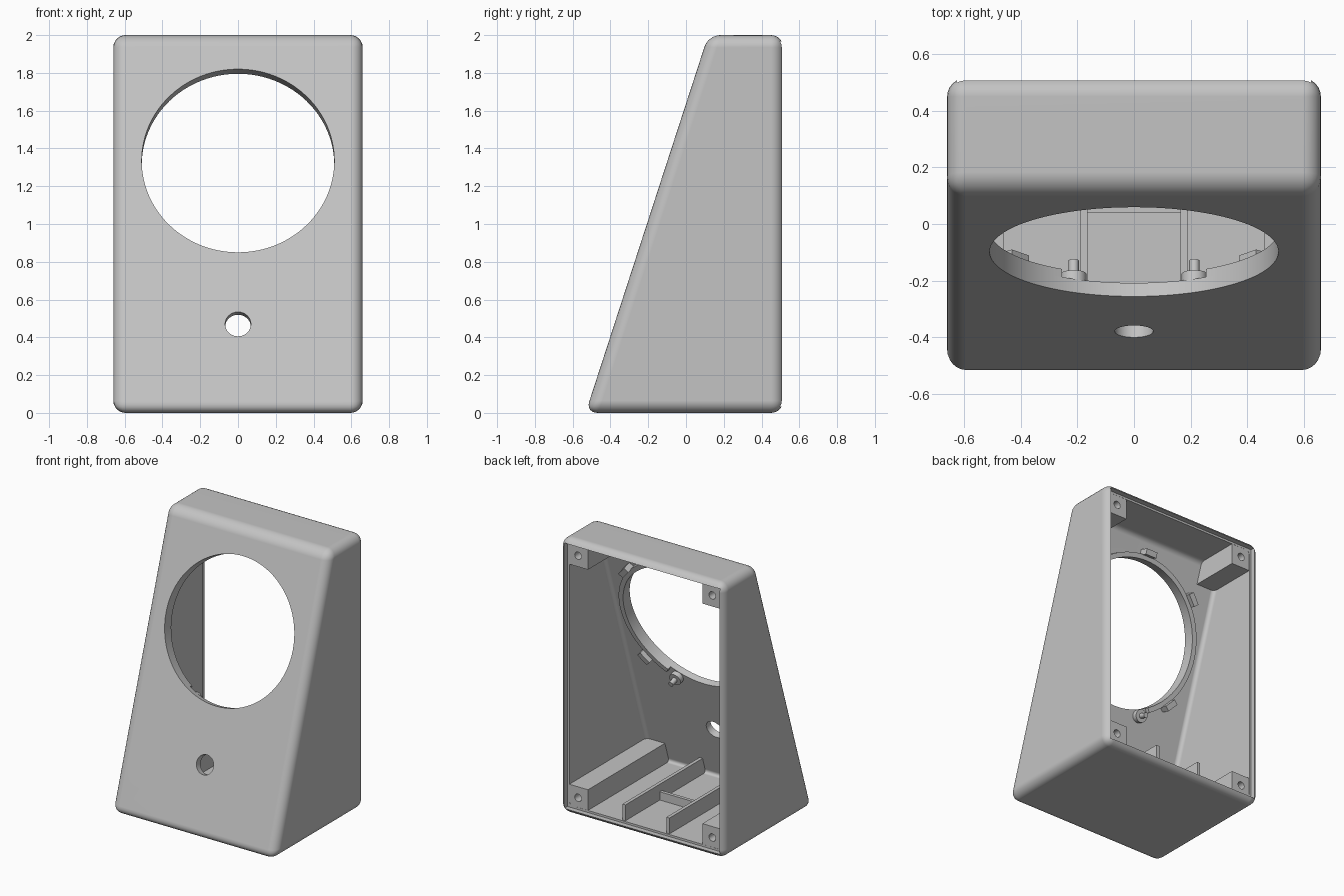
import bpy, bmesh, math
from mathutils import Matrix, Vector

if "Cube" in bpy.data.objects:
    bpy.data.objects.remove(bpy.data.objects["Cube"])

grey = bpy.data.materials.new("light_grey_plastic")
grey.use_nodes = True
COLOUR = (0.55, 0.55, 0.55, 1)
grey.diffuse_color = COLOUR
grey.node_tree.nodes["Principled BSDF"].inputs["Base Color"].default_value = COLOUR

TILT = math.radians(18)
SLOPE = math.tan(TILT)
FRONT = -0.532          # y of the sloping front at z = 0
WALL = 0.05
REBATE = 0.47           # y of the recessed seat for the back lid
HOLE_Z, HOLE_R = 1.335, 0.51


def front_y(z, depth=0.0):
    return FRONT + depth / math.cos(TILT) + SLOPE * z


def face_frame(z):
    """Frame on the sloping face: local y runs up it, local -z goes inward."""
    return Matrix.Translation((0, front_y(z), z)) @ Matrix.Rotation(math.pi / 2 - TILT, 4, 'X')


def finish(bm, name):
    bmesh.ops.recalc_face_normals(bm, faces=bm.faces)
    mesh = bpy.data.meshes.new(name)
    bm.to_mesh(mesh)
    bm.free()
    mesh.materials.append(grey)
    ob = bpy.data.objects.new(name, mesh)
    bpy.context.collection.objects.link(ob)
    return ob


def prism(name, x0, x1, profile, bevel=0):
    """Extrude a (y, z) profile along x, optionally rounding every edge."""
    bm = bmesh.new()
    face = bm.faces.new([bm.verts.new((x0, y, z)) for y, z in profile])
    out = bmesh.ops.extrude_face_region(bm, geom=[face])
    moved = [v for v in out["geom"] if isinstance(v, bmesh.types.BMVert)]
    bmesh.ops.translate(bm, verts=moved, vec=(x1 - x0, 0, 0))
    bmesh.ops.recalc_face_normals(bm, faces=bm.faces)
    if bevel:
        bmesh.ops.bevel(bm, geom=bm.edges[:], offset=bevel, segments=6, profile=0.5,
                        affect='EDGES', clamp_overlap=True)
    return finish(bm, name)


def wedge(name, x0, x1, z0, z1, back, depth=0.0, bevel=0):
    """Block whose front follows the sloping face at the given depth."""
    return prism(name, x0, x1, [(front_y(z0, depth), z0), (back, z0),
                                (back, z1), (front_y(z1, depth), z1)], bevel)


def cylinder(name, radius, z0, z1, frame, sides=32):
    bm = bmesh.new()
    bmesh.ops.create_cone(bm, cap_ends=True, segments=sides, radius1=radius, radius2=radius,
                          depth=z1 - z0, matrix=frame @ Matrix.Translation((0, 0, (z0 + z1) / 2)))
    return finish(bm, name)


def cut(ob, cutter):
    mod = ob.modifiers.new("cut", 'BOOLEAN')
    mod.operation, mod.solver, mod.object = 'DIFFERENCE', 'EXACT', cutter
    bpy.context.view_layer.update()
    mesh = bpy.data.meshes.new_from_object(
        ob.evaluated_get(bpy.context.evaluated_depsgraph_get()))
    ob.modifiers.clear()
    ob.data = mesh
    bpy.data.objects.remove(cutter)


def smooth(ob):
    bpy.ops.object.select_all(action='DESELECT')
    ob.select_set(True)
    bpy.context.view_layer.objects.active = ob
    bpy.ops.object.shade_smooth_by_angle(angle=math.radians(30))
    mod = ob.modifiers.new("weighted_normals", 'WEIGHTED_NORMAL')
    mod.keep_sharp = True


face = face_frame(HOLE_Z)

# Hollow rounded housing, open at the back with a seat for a lid
shell = wedge("housing_shell", -0.66, 0.66, 0, 2, 0.515, bevel=0.065)
cut(shell, wedge("cavity", -0.61, 0.61, WALL, 2 - WALL, 0.8, WALL, 0.03))
cut(shell, prism("lid_seat", -0.625, 0.625,
                 [(REBATE, 0.035), (0.7, 0.035), (0.7, 1.965), (REBATE, 1.965)]))

# Large round opening and small round hole through the sloping front
cut(shell, cylinder("large_hole", HOLE_R, -0.2, 0.2, face, 96))
cut(shell, cylinder("small_hole", 0.068, -0.2, 0.2, face_frame(0.47), 48))
smooth(shell)

# Raised rim behind the large opening, left open at the bottom
bm = bmesh.new()
START, SWEEP, STEPS = math.radians(-60), math.radians(300), 80
rings = []
for i in range(STEPS + 1):
    a = START + SWEEP * i / STEPS
    rings.append([bm.verts.new(face @ Vector((r * math.cos(a), r * math.sin(a), z)))
                  for r, z in ((HOLE_R, -0.045), (HOLE_R, -0.08), (0.545, -0.08), (0.545, -0.045))])
for a, b in zip(rings, rings[1:]):
    for k in range(4):
        bm.faces.new((a[k], a[(k + 1) % 4], b[(k + 1) % 4], b[k]))
bm.faces.new(rings[0])
bm.faces.new(rings[-1])
smooth(finish(bm, "opening_rim"))

# Small retaining clips around the rim
for i, degrees in enumerate((-42, 42, 90, 138, 222)):
    bm = bmesh.new()
    place = face @ Matrix.Rotation(math.radians(degrees), 4, 'Z') @ Matrix.Translation((0.56, 0, -0.08))
    bmesh.ops.create_cube(bm, size=1, matrix=place @ Matrix.Diagonal((0.04, 0.09, 0.07, 1)))
    finish(bm, f"rim_clip_{i + 1}")

for side, label in ((1, "left"), (-1, "right")):
    # Stepped locating pins below the opening
    pin = face @ Matrix.Translation((side * 0.213, -0.515, 0))
    smooth(cylinder(f"pin_base_{label}", 0.045, -0.085, -0.045, pin))
    smooth(cylinder(f"pin_tip_{label}", 0.018, -0.135, -0.08, pin, 24))

    # Square screw posts running from the front wall to the lid seat
    for z0, z1, level in ((0.04, 0.2, "lower"), (1.8, 1.96, "upper")):
        x0, x1 = sorted((side * 0.46, side * 0.62))
        post = wedge(f"{level}_post_{label}", x0, x1, z0, z1, REBATE - 0.001, 0.03)
        axis = Matrix.Translation((side * 0.54, REBATE, (z0 + z1) / 2)) @ Matrix.Rotation(math.pi / 2, 4, 'X')
        cut(post, cylinder("screw_hole", 0.027, -0.1, 0.2, axis, 24))
        smooth(post)

    # Long ribs on the floor
    wedge(f"floor_rib_{label}", side * 0.165, side * 0.19, 0.04, 0.165, REBATE - 0.01, 0.03)

# Low rib joining the two long ones
prism("cross_rib", -0.17, 0.17, [(0.04, 0.04), (0.065, 0.04), (0.065, 0.11), (0.04, 0.11)])
